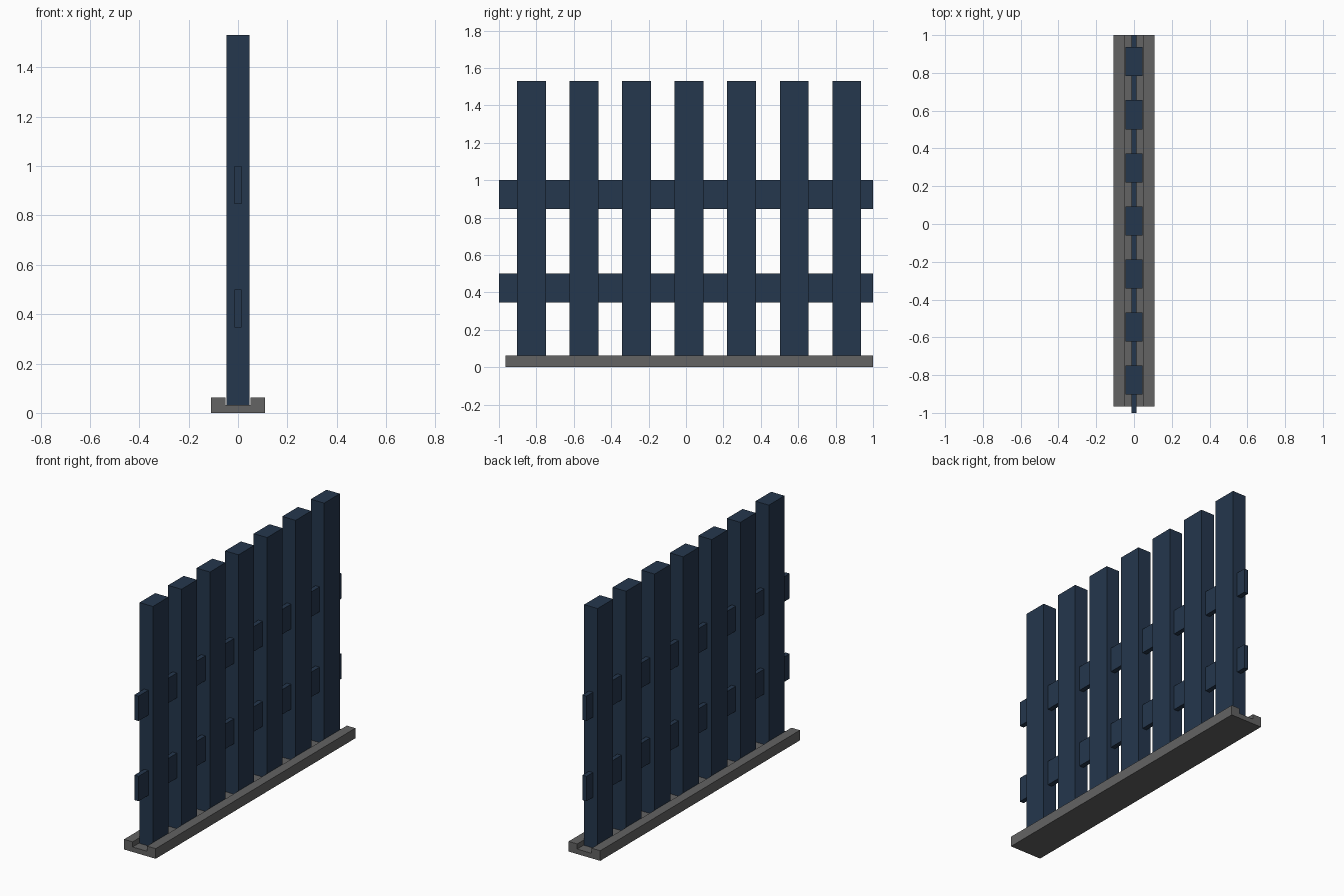
import bpy, bmesh

if "Cube" in bpy.data.objects:
    bpy.data.objects.remove(bpy.data.objects["Cube"])


def material(name, rgb):
    m = bpy.data.materials.new(name)
    m.diffuse_color = (*rgb, 1.0)
    m.use_nodes = True
    m.node_tree.nodes["Principled BSDF"].inputs["Base Color"].default_value = m.diffuse_color
    return m


navy = material("navy_paint", (0.018, 0.038, 0.075))
grey = material("grey_concrete", (0.125, 0.125, 0.125))


def extrude_profile(name, points, y0, y1, mat):
    """Extrude an x/z outline along y."""
    bm = bmesh.new()
    face = bm.faces.new([bm.verts.new((x, y0, z)) for x, z in points])
    res = bmesh.ops.extrude_face_region(bm, geom=[face])
    moved = [v for v in res["geom"] if isinstance(v, bmesh.types.BMVert)]
    bmesh.ops.translate(bm, verts=moved, vec=(0, y1 - y0, 0))
    bmesh.ops.recalc_face_normals(bm, faces=bm.faces)
    mesh = bpy.data.meshes.new(name)
    bm.to_mesh(mesh)
    bm.free()
    mesh.materials.append(mat)
    obj = bpy.data.objects.new(name, mesh)
    bpy.context.collection.objects.link(obj)
    return obj


def bar(name, half_x, y0, y1, z0, z1, mat):
    outline = [(-half_x, z0), (half_x, z0), (half_x, z1), (-half_x, z1)]
    return extrude_profile(name, outline, y0, y1, mat)


# Base: plinth with a channel along the top
W, H, G, D = 0.109, 0.063, 0.05, 0.031
extrude_profile("base_channel",
                [(-W, 0), (W, 0), (W, H), (G, H), (G, D), (-G, D), (-G, H), (-W, H)],
                -0.966, 1.0, grey)

# Seven pickets standing in the channel
for i in range(7):
    y = 0.0165 + (i - 3) * 0.281
    bar(f"picket_{i + 1}", 0.046, y - 0.077, y + 0.077, D, 1.531, navy)

# Two rails running through the pickets
for name, z in (("lower_rail", 0.346), ("upper_rail", 0.846)):
    bar(name, 0.0145, -1.0, 1.0, z, z + 0.155, navy)
